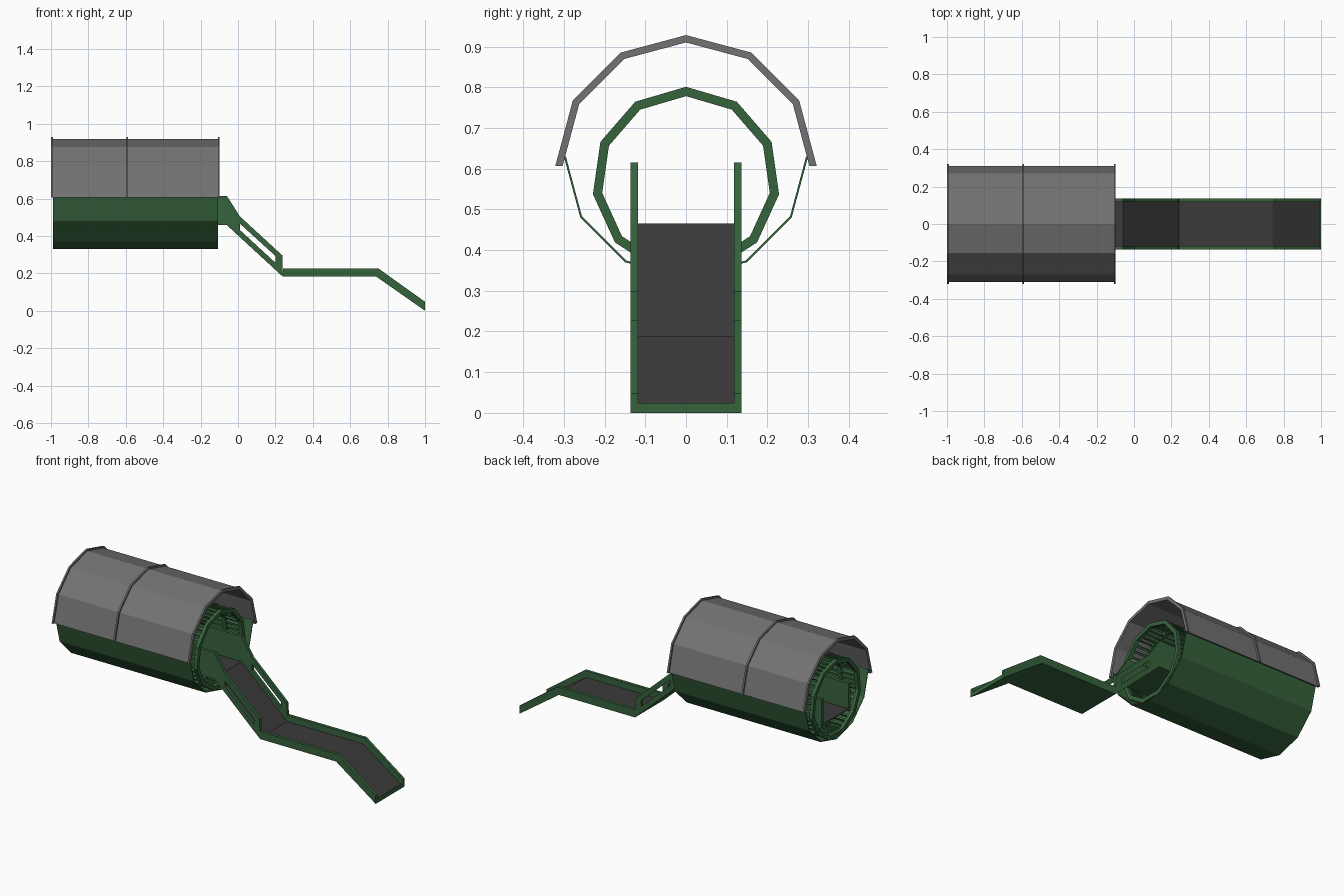
import bpy, bmesh
from math import sin, cos, pi, radians

if "Cube" in bpy.data.objects:
    bpy.data.objects.remove(bpy.data.objects["Cube"])


def material(name, color):
    m = bpy.data.materials.new(name)
    m.diffuse_color = (*color, 1)
    m.use_nodes = True
    m.node_tree.nodes["Principled BSDF"].inputs["Base Color"].default_value = m.diffuse_color
    return m


GREEN = material("machine green", (0.037, 0.125, 0.046))
GREY = material("hood grey", (0.17, 0.17, 0.17))
DARK = material("belt dark grey", (0.046, 0.044, 0.044))


def finish(name, bm, *mats):
    bmesh.ops.recalc_face_normals(bm, faces=bm.faces)
    me = bpy.data.meshes.new(name)
    bm.to_mesh(me)
    bm.free()
    for m in mats:
        me.materials.append(m)
    ob = bpy.data.objects.new(name, me)
    bpy.context.collection.objects.link(ob)
    return ob


def add_arc(bm, r_in, r_out, cz, start, end, n, x0, x1):
    """Faceted shell around the x axis; angles in degrees from the top."""
    closed = abs(end - start) >= 360
    rows = []
    for i in range(n if closed else n + 1):
        a = radians(start + (end - start) * i / n)
        rows.append([bm.verts.new((x, r * sin(a), cz + r * cos(a)))
                     for x, r in ((x0, r_in), (x0, r_out), (x1, r_out), (x1, r_in))])
    for i in range(n):
        p, q = rows[i], rows[(i + 1) % len(rows)]
        for k in range(4):
            bm.faces.new((p[k], p[(k + 1) % 4], q[(k + 1) % 4], q[k]))
    if not closed:
        bm.faces.new(rows[0])
        bm.faces.new(rows[-1])


def add_prism(bm, profile, y0, y1):
    """Extrude an x-z profile across y."""
    a = [bm.verts.new((x, y0, z)) for x, z in profile]
    b = [bm.verts.new((x, y1, z)) for x, z in profile]
    n = len(profile)
    bm.faces.new(a)
    bm.faces.new(b)
    for i in range(n):
        j = (i + 1) % n
        bm.faces.new((a[i], a[j], b[j], b[i]))


# Upper hood and its ribs
bm = bmesh.new()
add_arc(bm, 0.303, 0.311, 0.607, -90, 90, 6, -0.995, -0.105)
finish("hood", bm, GREY)
bm = bmesh.new()
for x in (-1.0, -0.597, -0.108):
    add_arc(bm, 0.303, 0.321, 0.607, -90, 90, 6, x, x + 0.01)
finish("hood_ribs", bm, GREY)

# Lower casing
bm = bmesh.new()
add_arc(bm, 0.295, 0.30, 0.63, 90, 270, 6, -0.99, -0.108)
finish("lower_casing", bm, GREEN)

# Screening drum: eleven-sided rings joined by lengthwise bars
SIDES, CZ, R0, R1 = 11, 0.57, 0.208, 0.231
X0, X1, RINGS = -0.99, -0.11, 9
bm = bmesh.new()
for i in range(RINGS):
    x = X0 + (X1 - X0 - 0.02) * i / (RINGS - 1)
    add_arc(bm, R0, R1, CZ, 0, 360, SIDES, x, x + 0.02)
finish("drum_rings", bm, GREEN)
bm = bmesh.new()
PER_SIDE = 4
for s in range(SIDES):
    a, b = 2 * pi * s / SIDES, 2 * pi * (s + 1) / SIDES
    for k in range(PER_SIDE):
        t = k / PER_SIDE
        quad = []
        for r, u in ((0.211, t - 0.05), (0.228, t - 0.05), (0.228, t + 0.05), (0.211, t + 0.05)):
            u = max(u, 0)
            quad.append((r * (sin(a) * (1 - u) + sin(b) * u),
                         CZ + r * (cos(a) * (1 - u) + cos(b) * u)))
        v0 = [bm.verts.new((X0 + 0.01, *p)) for p in quad]
        v1 = [bm.verts.new((X1 - 0.01, *p)) for p in quad]
        for i in range(4):
            j = (i + 1) % 4
            bm.faces.new((v0[i], v0[j], v1[j], v1[i]))
finish("drum_bars", bm, GREEN)

# Chute floor: dark belt on top, green underneath
path = [(-0.985, 0.458), (-0.06, 0.458), (0.24, 0.182), (0.74, 0.182), (0.997, 0.003)]
bm = bmesh.new()
add_prism(bm, path + [(x, z + 0.007) for x, z in reversed(path)], -0.12, 0.12)
floor = finish("chute_floor", bm, GREEN, DARK)
for p in floor.data.polygons:
    p.material_index = 1 if p.normal.z > 0.3 else 0

# Chute side walls, with a slot left open in the steep section
wall_parts = [
    [(-0.985, 0.458), (-0.06, 0.458), (-0.06, 0.615), (-0.985, 0.615)],
    [(-0.06, 0.458), (0.01, 0.394), (0.01, 0.505), (-0.06, 0.615)],
    [(0.01, 0.466), (0.20, 0.293), (0.235, 0.298), (0.01, 0.505)],
    [(0.01, 0.394), (0.20, 0.219), (0.20, 0.257), (0.01, 0.432)],
    [(0.20, 0.219), (0.24, 0.182), (0.237, 0.298), (0.20, 0.293)],
    [(0.24, 0.182), (0.74, 0.182), (0.75, 0.227), (0.24, 0.227)],
    [(0.74, 0.182), (1.0, 0.0), (1.0, 0.048), (0.75, 0.227)],
]
for name, y0, y1 in (("chute_wall_front", -0.136, -0.118), ("chute_wall_back", 0.118, 0.136)):
    bm = bmesh.new()
    for part in wall_parts:
        add_prism(bm, part, y0, y1)
    bmesh.ops.remove_doubles(bm, verts=bm.verts, dist=1e-5)
    # remove the hidden faces where neighbouring pieces share a whole joint
    seen = {}
    for f in bm.faces:
        seen.setdefault(frozenset(v.index for v in f.verts), []).append(f)
    finish(name, bm, GREEN)

# Lip across the discharge end
bm = bmesh.new()
add_prism(bm, [(0.992, 0.006), (1.0, 0.0), (1.0, 0.024), (0.992, 0.024)], -0.12, 0.12)
finish("discharge_lip", bm, GREEN)
